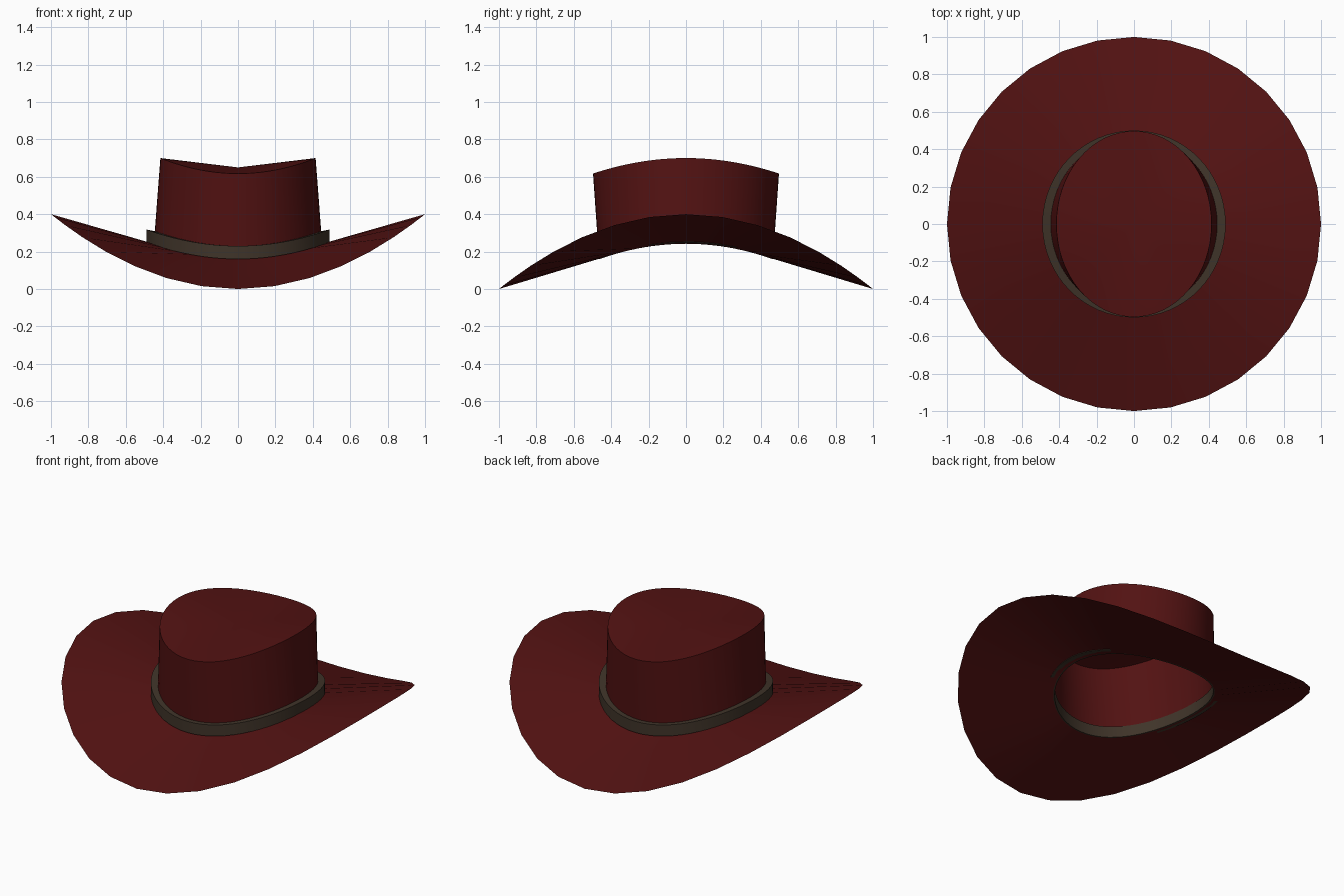
import bpy
from math import sin, cos, tau, radians

cube = bpy.data.objects.get("Cube")
if cube:
    bpy.data.objects.remove(cube)


def make_material(name, colour):
    mat = bpy.data.materials.new(name)
    mat.use_nodes = True
    mat.diffuse_color = colour
    bsdf = mat.node_tree.nodes["Principled BSDF"]
    bsdf.inputs["Base Color"].default_value = colour
    bsdf.inputs["Roughness"].default_value = 0.8
    return mat


def saddle_ring(rx, ry, z_front, z_side, sides):
    """Ellipse whose left and right ends are lifted above front and back."""
    points = []
    for i in range(sides):
        a = tau * i / sides
        z = z_front + (z_side - z_front) * cos(a) ** 2
        points.append((rx * cos(a), ry * sin(a), z))
    return points


def loft(name, rings, sides, mat, closed=False, cap_z=None):
    """Bridge rings in order; optionally close the loop or fan a cap on the end."""
    verts, faces = [], []
    for ring in rings:
        verts += saddle_ring(*ring, sides)
    count = len(rings)
    for r in range(count if closed else count - 1):
        low, high = r * sides, (r + 1) % count * sides
        for i in range(sides):
            j = (i + 1) % sides
            faces.append((low + i, low + j, high + j, high + i))
    if cap_z is not None:
        last = (count - 1) * sides
        verts.append((0, 0, cap_z))
        for i in range(sides):
            faces.append((last + i, last + (i + 1) % sides, len(verts) - 1))
    mesh = bpy.data.meshes.new(name)
    mesh.from_pydata(verts, [], faces)
    mesh.materials.append(mat)
    obj = bpy.data.objects.new(name, mesh)
    bpy.context.collection.objects.link(obj)
    bpy.ops.object.select_all(action="DESELECT")
    obj.select_set(True)
    bpy.context.view_layer.objects.active = obj
    bpy.ops.object.shade_smooth_by_angle(angle=radians(30))
    return obj


red_felt = make_material("dark red felt", (0.085, 0.006, 0.006, 1))
brown_leather = make_material("brown leather", (0.05, 0.034, 0.022, 1))

# Saddle-shaped brim: rings are (x radius, y radius, z at front, z at side)
loft("brim", [(1, 1, 0, 0.4), (0.45, 0.47, 0.16, 0.242)], 32, red_felt)

# Crown with a shallow dished top
loft("crown", [(0.447, 0.468, 0.2, 0.28), (0.415, 0.497, 0.617, 0.7)],
     64, red_felt, cap_z=0.65)

# Hat band, a closed rectangular section around the crown base
loft("hat_band", [(0.44, 0.462, 0.16, 0.242), (0.49, 0.5, 0.16, 0.25),
                  (0.49, 0.5, 0.23, 0.318), (0.44, 0.462, 0.23, 0.308)],
     64, brown_leather, closed=True)
